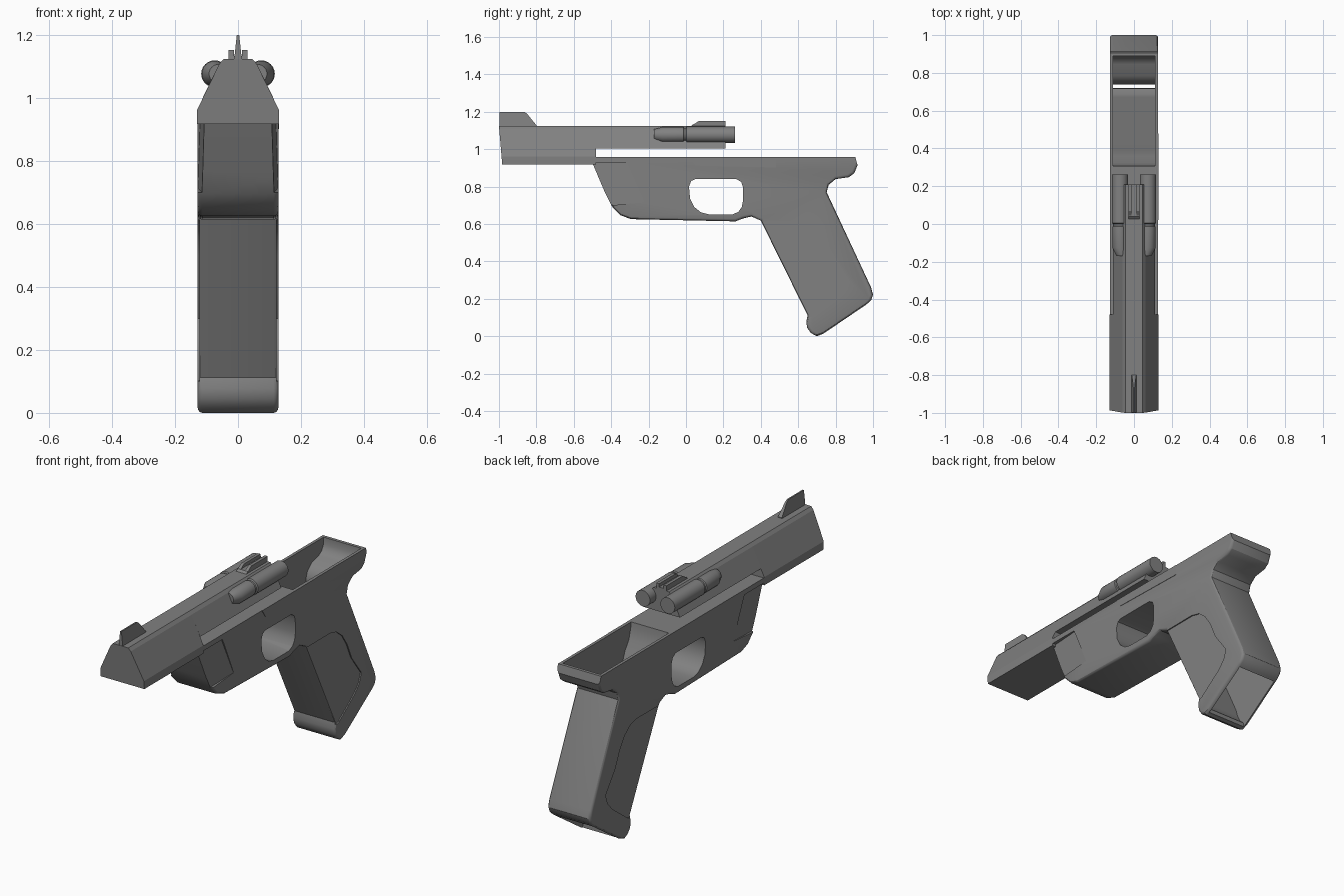
import bpy, bmesh, math
from mathutils import Vector

if "Cube" in bpy.data.objects:
    bpy.data.objects.remove(bpy.data.objects["Cube"])

# Dark grey finish shared by every part
dark = bpy.data.materials.new("dark_grey")
dark.diffuse_color = (0.22, 0.22, 0.22, 1)
dark.use_nodes = True
dark.node_tree.nodes["Principled BSDF"].inputs["Base Color"].default_value = dark.diffuse_color


def finish(bm, name, angle=30):
    bmesh.ops.recalc_face_normals(bm, faces=bm.faces)
    mesh = bpy.data.meshes.new(name)
    bm.to_mesh(mesh)
    bm.free()
    mesh.materials.append(dark)
    ob = bpy.data.objects.new(name, mesh)
    bpy.context.collection.objects.link(ob)
    smooth(ob, angle)
    return ob


def smooth(ob, angle=30):
    bpy.ops.object.select_all(action='DESELECT')
    ob.select_set(True)
    bpy.context.view_layer.objects.active = ob
    bpy.ops.object.shade_smooth_by_angle(angle=math.radians(angle))


def prism(pts, a, b, axis='x'):
    """Extrude a 2D outline: (y, z) along x, or (x, z) along y."""
    bm = bmesh.new()
    place = (lambda p, t: (t, p[0], p[1])) if axis == 'x' else (lambda p, t: (p[0], t, p[1]))
    r0 = [bm.verts.new(place(p, a)) for p in pts]
    r1 = [bm.verts.new(place(p, b)) for p in pts]
    bm.faces.new(r0)
    bm.faces.new(r1)
    n = len(pts)
    for i in range(n):
        j = (i + 1) % n
        bm.faces.new((r0[i], r0[j], r1[j], r1[i]))
    bmesh.ops.recalc_face_normals(bm, faces=bm.faces)
    return bm


def cut(target, pts, a, b, slope=0.0, y0=0.0):
    """Subtract a prism; slope tilts its inner face so the recess deepens along y."""
    bm = prism(pts, a, b)
    for v in bm.verts:
        if abs(v.co.x - a) < 1e-5:
            v.co.x += slope * (v.co.y - y0)
    cutter = finish(bm, "cutter")
    cutter.hide_render = True
    bpy.context.view_layer.objects.active = target
    mod = target.modifiers.new("cut", 'BOOLEAN')
    mod.operation = 'DIFFERENCE'
    mod.solver = 'EXACT'
    mod.object = cutter
    bpy.ops.object.modifier_apply(modifier=mod.name)
    bpy.data.objects.remove(cutter)


# Frame and grip: one side outline with softened side edges
W = 0.128
outline = [(-0.48, 0.957), (-0.50, 0.925), (-0.434, 0.77), (-0.397, 0.695), (-0.35, 0.647),
           (-0.295, 0.626), (0.265, 0.614), (0.306, 0.63), (0.35, 0.64), (0.40, 0.618),
           (0.65, 0.112), (0.643, 0.078), (0.648, 0.045), (0.668, 0.017), (0.70, 0.0), (0.735, 0.014),
           (0.965, 0.17), (0.99, 0.193), (1.0, 0.222), (0.989, 0.262), (0.752, 0.77), (0.763, 0.81),
           (0.80, 0.84), (0.87, 0.85), (0.90, 0.872), (0.917, 0.914), (0.906, 0.957)]
bm = prism(outline, -W, W)
rim = [e for e in bm.edges
       if abs(e.verts[0].co.x - e.verts[1].co.x) < 1e-5
       and (e.verts[0].co.z + e.verts[1].co.z) / 2 < 0.9]
bmesh.ops.bevel(bm, geom=rim, offset=0.015, segments=3, profile=0.5,
                affect='EDGES', clamp_overlap=False)
frame = finish(bm, "frame_and_grip")

# Open top channel running down through the hollow grip
cut(frame, [(0.30, 1.0), (0.31, 0.93), (0.325, 0.87), (0.36, 0.82), (0.39, 0.74), (0.43, 0.615),
            (0.66, 0.13), (0.672, 0.09), (0.69, 0.055), (0.718, 0.03), (0.722, -0.05), (0.955, 0.05),
            (0.957, 0.2), (0.962, 0.26), (0.738, 0.755), (0.738, 0.79), (0.75, 0.825), (0.785, 0.858),
            (0.845, 0.873), (0.872, 0.89), (0.888, 0.92), (0.89, 1.0)], -0.112, 0.112)

# Trigger opening
cut(frame, [(0.05, 0.84), (0.27, 0.84), (0.295, 0.825), (0.304, 0.80), (0.306, 0.73), (0.298, 0.69),
            (0.28, 0.665), (0.25, 0.652), (0.12, 0.652), (0.08, 0.662), (0.045, 0.69),
            (0.022, 0.735), (0.016, 0.80), (0.028, 0.83)], -0.3, 0.3)

# Shallow side recesses: grip panels and wedge-shaped front cheeks
panel = [(0.36, 0.612), (0.60, 0.613), (0.655, 0.60), (0.705, 0.56), (0.745, 0.50), (0.785, 0.41),
         (0.867, 0.30), (0.85, 0.25), (0.81, 0.205), (0.675, 0.105), (0.60, 0.09)]
cheek = [(-0.56, 0.93), (-0.315, 0.93), (-0.22, 0.715), (-0.40, 0.70), (-0.46, 0.74)]
for s in (-1, 1):
    cut(frame, panel, s * (W - 0.006), s * 0.2)
    cut(frame, cheek, s * (W - 0.001), s * 0.2, slope=s * 0.07, y0=-0.22)
smooth(frame)

# Side cover strip
finish(prism([(0.02, 0.957), (0.05, 0.912), (0.48, 0.902), (0.48, 0.957)], 0.12, 0.130), "side_cover")

# Barrel: full-depth front block with a raked muzzle, shallower rear part
half = [(0.130, 0.918), (0.130, 0.962), (0.06, 1.108), (0.046, 1.124)]
front = half + [(-x, z) for x, z in reversed(half)]
bm = prism(front, -1.0, -0.48, 'y')
for v in bm.verts:
    if v.co.y < -0.9:
        v.co.y += (1.124 - v.co.z) * 0.085
finish(bm, "barrel_front", 15)
half = [(0.111, 1.003), (0.06, 1.108), (0.046, 1.124)]
finish(prism(half + [(-x, z) for x, z in reversed(half)], -0.48, 0.21, 'y'), "barrel_rear", 15)

# Front sight blade, thinner at the top
bm = prism([(-0.998, 1.115), (-0.998, 1.2), (-0.865, 1.2), (-0.85, 1.19), (-0.80, 1.128), (-0.80, 1.115)],
           -0.013, 0.013)
for v in bm.verts:
    v.co.x *= 1 - 0.7 * max(0, (v.co.z - 1.115) / 0.085)
finish(bm, "front_sight")

# Rear sight: low base with two ears
finish(prism([(0.016, 1.115), (0.04, 1.134), (0.21, 1.134), (0.21, 1.115)], -0.03, 0.03), "rear_sight_base")
for s in (-1, 1):
    finish(prism([(0.016, 1.115), (0.07, 1.152), (0.21, 1.152), (0.21, 1.115)],
                 s * 0.013, s * 0.03), "rear_sight_ear")

# Side tubes: turned profile with a groove; the nose leans in to the barrel
tube = [(-0.17, 0.0), (-0.17, 0.03), (-0.125, 0.041), (-0.014, 0.041), (-0.010, 0.036),
        (0.0, 0.036), (0.004, 0.043), (0.262, 0.043), (0.262, 0.0)]
for s in (-1, 1):
    bm = bmesh.new()
    vs = [bm.verts.new((s * 0.074, y, 1.077 + r)) for y, r in tube]
    es = [bm.edges.new(p) for p in zip(vs, vs[1:])]
    bmesh.ops.spin(bm, geom=vs + es, cent=Vector((s * 0.074, 0, 1.077)), axis=(0, 1, 0),
                   angle=math.tau, steps=24)
    bmesh.ops.remove_doubles(bm, verts=bm.verts, dist=1e-4)
    for v in bm.verts:
        if v.co.y < -0.15:
            v.co.x -= s * 0.012
    finish(bm, "side_tube")
